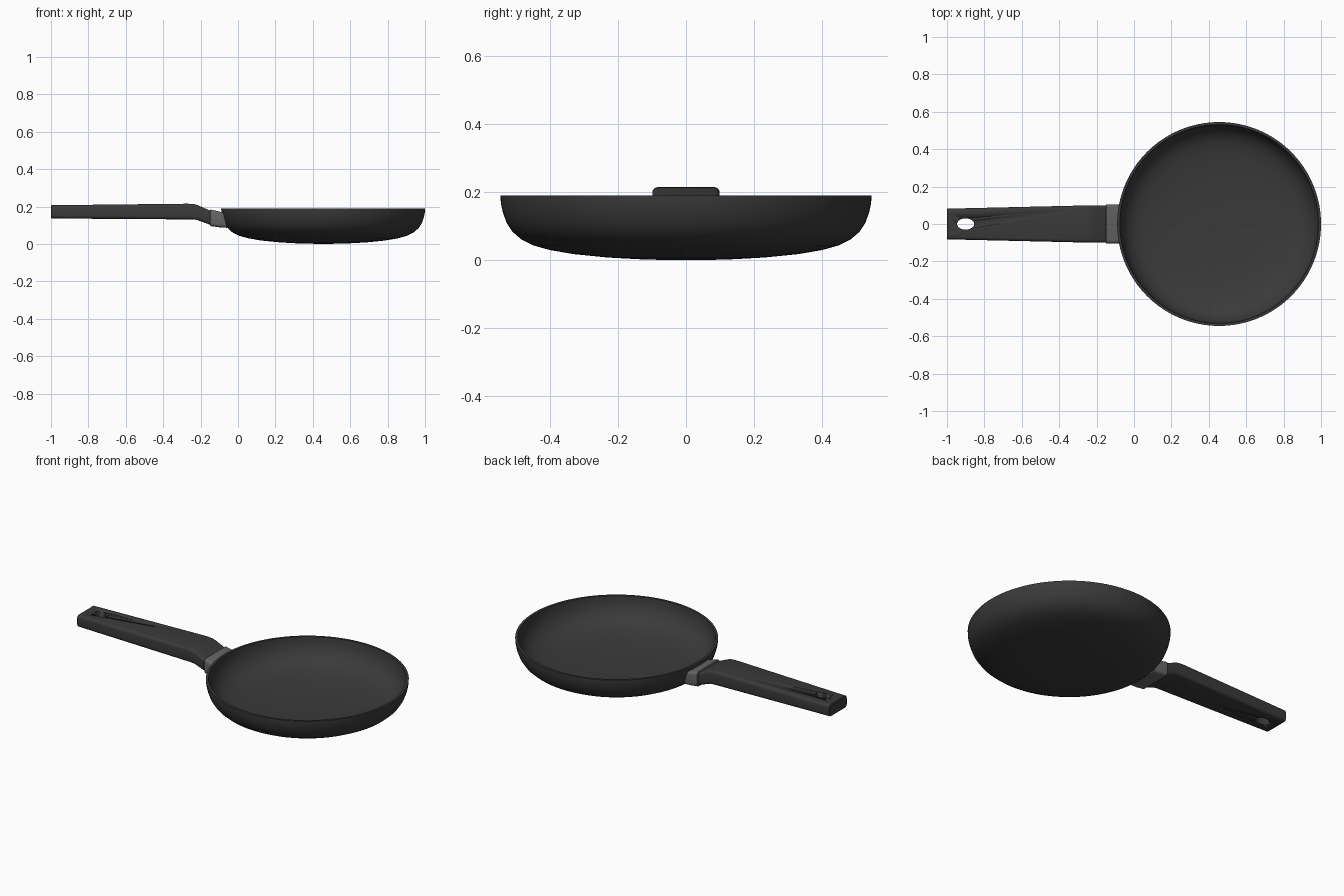
import bpy, bmesh, math
from mathutils import Vector

if "Cube" in bpy.data.objects:
    bpy.data.objects.remove(bpy.data.objects["Cube"])


def material(name, v):
    m = bpy.data.materials.new(name)
    m.diffuse_color = (v, v, v, 1)
    m.use_nodes = True
    m.node_tree.nodes["Principled BSDF"].inputs["Base Color"].default_value = m.diffuse_color
    return m


BLACK = material("matte black", 0.042)
GREY = material("collar grey", 0.13)


def finish(bm, name, mat, angle=35):
    bmesh.ops.recalc_face_normals(bm, faces=bm.faces)
    me = bpy.data.meshes.new(name)
    bm.to_mesh(me)
    bm.free()
    ob = bpy.data.objects.new(name, me)
    bpy.context.collection.objects.link(ob)
    me.materials.append(mat)
    bpy.ops.object.select_all(action='DESELECT')
    bpy.context.view_layer.objects.active = ob
    ob.select_set(True)
    bpy.ops.object.shade_smooth_by_angle(angle=math.radians(angle))
    return ob


def lathe(name, profile, centre, mat, n=128):
    bm = bmesh.new()
    vs = [bm.verts.new((centre + r, 0, z)) for r, z in profile]
    es = [bm.edges.new(p) for p in zip(vs, vs[1:])]
    bmesh.ops.spin(bm, geom=vs + es, cent=(centre, 0, 0), axis=(0, 0, 1),
                   angle=math.tau, steps=n, use_merge=True)
    bmesh.ops.remove_doubles(bm, verts=bm.verts, dist=1e-5)
    return finish(bm, name, mat)


def loft(name, stations, radius, mat, seg=4):
    """Rounded-rectangle sections: (x top, z top, x bottom, z bottom, half width, inset)."""
    bm = bmesh.new()
    rings = []
    for xt, zt, xb, zb, w, inset in stations:
        top, bot = Vector((xt, zt)), Vector((xb, zb))
        mid, h = (top + bot) / 2, (top - bot).length / 2
        up = (top - bot).normalized()
        h -= inset
        w -= inset
        r = max(radius - inset, 0.004)
        ring = []
        for k, (sy, sz) in enumerate([(1, 1), (-1, 1), (-1, -1), (1, -1)]):
            for i in range(seg + 1):
                a = (k + i / seg) * math.pi / 2
                y = sy * (w - r) + r * math.cos(a)
                p = mid + up * (sz * (h - r) + r * math.sin(a))
                ring.append(bm.verts.new((p.x, y, p.y)))
        rings.append(ring)
    n = len(rings[0])
    for a, b in zip(rings, rings[1:]):
        for i in range(n):
            j = (i + 1) % n
            bm.faces.new((a[i], a[j], b[j], b[i]))
    bm.faces.new(rings[0])
    bm.faces.new(rings[-1])
    return finish(bm, name, mat)


# Pan bowl: outer skin, rim, inner skin
outer = [(0, 0), (0.12, 0.002), (0.23, 0.008), (0.33, 0.018), (0.40, 0.030),
         (0.45, 0.044), (0.485, 0.062), (0.51, 0.084), (0.527, 0.110),
         (0.538, 0.140), (0.544, 0.168), (0.545, 0.190)]
inner = [(0.531, 0.190), (0.529, 0.168), (0.523, 0.142), (0.512, 0.115),
         (0.495, 0.091), (0.471, 0.070), (0.437, 0.053), (0.39, 0.041),
         (0.325, 0.030), (0.23, 0.022), (0.12, 0.017), (0, 0.015)]
lathe("pan_bowl", outer + inner, 0.455, BLACK)

# Handle: straight grip that bends down to the collar
handle = loft("handle", [
    (-1.0, 0.207, -1.0, 0.136, 0.082, 0.004),
    (-0.996, 0.207, -0.996, 0.136, 0.082, 0),
    (-0.27, 0.215, -0.25, 0.131, 0.099, 0),
    (-0.235, 0.213, -0.222, 0.129, 0.099, 0),
    (-0.215, 0.207, -0.202, 0.122, 0.099, 0),
    (-0.14, 0.174, -0.14, 0.099, 0.099, 0)], 0.017, BLACK)

# Hanging hole
bm = bmesh.new()
bmesh.ops.create_cone(bm, cap_ends=True, segments=40, radius1=1, radius2=1, depth=0.4)
for v in bm.verts:
    v.co = (v.co.x * 0.046 - 0.9, v.co.y * 0.03, v.co.z + 0.17)
cutter = finish(bm, "hole_cutter", BLACK)
cutter.hide_render = True
mod = handle.modifiers.new("hanging_hole", 'BOOLEAN')
mod.operation = 'DIFFERENCE'
mod.solver = 'EXACT'
mod.object = cutter
bpy.context.view_layer.objects.active = handle
bpy.ops.object.modifier_move_to_index(modifier=mod.name, index=0)
bpy.ops.object.modifier_apply(modifier=mod.name)
bpy.data.objects.remove(cutter)

# Grey collar joining handle and bowl
loft("collar", [
    (-0.15, 0.184, -0.15, 0.096, 0.105, 0.003),
    (-0.146, 0.184, -0.146, 0.095, 0.105, 0),
    (-0.105, 0.174, -0.10, 0.089, 0.105, 0),
    (-0.079, 0.168, -0.058, 0.086, 0.102, 0)], 0.017, GREY)
